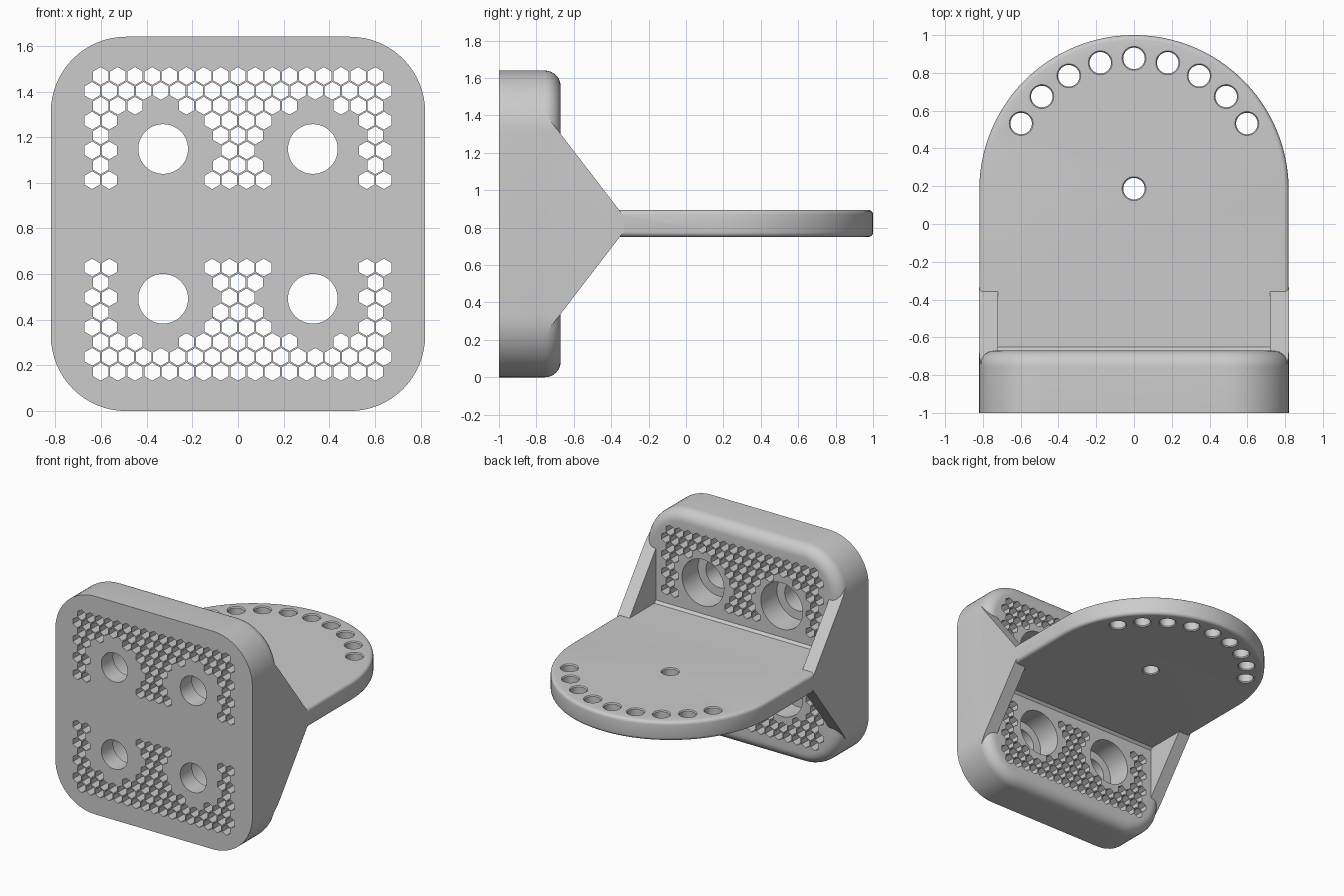
import bpy, bmesh, math
from math import sin, cos, pi, radians
from mathutils import Vector

if "Cube" in bpy.data.objects:
    bpy.data.objects.remove(bpy.data.objects["Cube"], do_unlink=True)

HALF, MID = 0.82, 0.82          # half width and mid height
FRONT, BACK = -1.0, -0.67       # plate faces in y
LOW, HIGH = 0.75, 0.895         # shelf faces in z
HOLE = 0.328                    # screw hole offset from the middle

grey = bpy.data.materials.new("light grey plastic")
grey.use_nodes = True
grey.diffuse_color = (0.6, 0.6, 0.6, 1)
grey.node_tree.nodes["Principled BSDF"].inputs["Base Color"].default_value = (0.6, 0.6, 0.6, 1)

# maps (u, v, w) to world space, w running along the named axis
AXES = {"x": lambda u, v, w: Vector((w, u, v)),
        "y": lambda u, v, w: Vector((u, w, v)),
        "z": lambda u, v, w: Vector((u, v, w))}


def loft(bm, rings):
    """Closed solid through rings of equal point count; returns the ring vertices."""
    loops = [[bm.verts.new(p) for p in ring] for ring in rings]
    n = len(loops[0])
    for a, b in zip(loops, loops[1:]):
        for i in range(n):
            bm.faces.new((a[i], a[(i + 1) % n], b[(i + 1) % n], b[i]))
    bm.faces.new(loops[0][::-1])
    bm.faces.new(loops[-1])
    return loops


def prism(bm, outline, axis, start, end):
    return loft(bm, [[AXES[axis](u, v, w) for u, v in outline] for w in (start, end)])


def lathe(bm, centre, axis, profile, sides=48):
    """Round solid from (radius, position) pairs."""
    loft(bm, [[AXES[axis](u, v, w) for u, v in circle(centre, r, sides)] for r, w in profile])


def circle(centre, r, sides, turn=0.0):
    return [(centre[0] + r * cos(turn + 2 * pi * i / sides),
             centre[1] + r * sin(turn + 2 * pi * i / sides)) for i in range(sides)]


def rim_bevel(bm, loops, size, segments):
    picked = set()
    for loop in loops:
        ring = set(loop)
        picked |= {e for e in bm.edges if set(e.verts) <= ring}
    bmesh.ops.recalc_face_normals(bm, faces=bm.faces)
    bmesh.ops.bevel(bm, geom=list(picked), offset=size, offset_type='OFFSET',
                    segments=segments, profile=0.5, affect='EDGES', clamp_overlap=False)


def finish(bm, name):
    bmesh.ops.recalc_face_normals(bm, faces=bm.faces)
    mesh = bpy.data.meshes.new(name)
    bm.to_mesh(mesh)
    bm.free()
    mesh.materials.append(grey)
    obj = bpy.data.objects.new(name, mesh)
    bpy.context.collection.objects.link(obj)
    return obj


def boolean(target, tool, operation):
    mod = target.modifiers.new(operation.lower(), 'BOOLEAN')
    mod.operation, mod.solver, mod.object = operation, 'EXACT', tool
    bpy.context.view_layer.objects.active = target
    bpy.ops.object.modifier_apply(modifier=mod.name)
    bpy.data.objects.remove(tool, do_unlink=True)


def rounded_square(half, radius, steps=16):
    pts = []
    for k, (sx, sz) in enumerate(((1, 1), (-1, 1), (-1, -1), (1, -1))):
        for i in range(steps + 1):
            a = (k + i / steps) * pi / 2
            pts.append((sx * (half - radius) + radius * cos(a),
                        MID + sz * (half - radius) + radius * sin(a)))
    return pts


# mounting plate with a rounded back rim
bm = bmesh.new()
front, back = prism(bm, rounded_square(HALF, 0.33), "y", FRONT, BACK)
rim_bevel(bm, [back], 0.085, 8)
bracket = finish(bm, "bracket")

# shelf with a half-round end
bm = bmesh.new()
width, arc_y = HALF - 0.001, 0.181
outline = [(width, -0.85)]
outline += [(width * cos(pi * i / 64), arc_y + width * sin(pi * i / 64)) for i in range(65)]
outline += [(-width, -0.85)]
rim_bevel(bm, prism(bm, outline, "z", LOW, HIGH), 0.025, 4)
shelf = finish(bm, "shelf")
boolean(bracket, shelf, 'UNION')

# sloping side walls, trimmed to the plate outline
tip, slope = -0.335, 1.3
wall = [(-0.9, MID - 0.045 - slope * (tip + 0.9)), (tip, MID - 0.045),
        (tip, MID + 0.045), (-0.9, MID + 0.045 + slope * (tip + 0.9))]
for name, side in (("left_wall", 1), ("right_wall", -1)):
    bm = bmesh.new()
    prism(bm, wall, "x", side * 0.72, side * 0.9)
    gusset = finish(bm, name)
    bm = bmesh.new()
    prism(bm, rounded_square(HALF - 0.0005, 0.33), "y", -0.95, 0)
    boolean(gusset, finish(bm, "wall_trim"), 'INTERSECT')
    boolean(bracket, gusset, 'UNION')

# small inner fillets where shelf, plate and walls meet
for z in (LOW, HIGH):
    bm = bmesh.new()
    prism(bm, circle((BACK, z), 0.018, 4), "x", -0.75, 0.75)
    boolean(bracket, finish(bm, "inner_fillet"), 'UNION')

# counterbored screw holes
cut = bmesh.new()
screws = [(sx * HOLE, MID + sz * HOLE) for sx in (-1, 1) for sz in (-1, 1)]
for centre in screws:
    lathe(cut, centre, "y", [(0.109, -1.1), (0.109, -0.86), (0.174, -0.86), (0.174, -0.6)])

# honeycomb, leaving solid rings around the screw holes
pitch = 0.0752
for row in range(8):
    dz = 0.648 - 0.0652 * row
    count = 17 + row % 2
    for col in range(count):
        x = (col - (count - 1) / 2) * pitch
        if math.hypot(abs(x) - 0.33, (dz - HOLE) * 1.05) < 0.2205:
            continue
        for z in (MID - dz, MID + dz):
            prism(cut, circle((x, z), 0.039, 6, pi / 6), "y", -1.1, -0.6)

# pivot hole and the fan of index holes in the shelf
spots = [(0, 0.187)]
spots += [(0.69 * sin(radians(a)), 0.187 + 0.69 * cos(radians(a))) for a in range(-60, 61, 15)]
for centre in spots:
    lathe(cut, centre, "z", [(0.075, LOW - 0.015), (0.057, LOW + 0.008),
                             (0.057, HIGH - 0.008), (0.075, HIGH + 0.015)], 32)
boolean(bracket, finish(cut, "hole_cutter"), 'DIFFERENCE')

bpy.ops.object.select_all(action='DESELECT')
bracket.select_set(True)
bpy.context.view_layer.objects.active = bracket
bpy.ops.object.shade_smooth_by_angle(angle=radians(25))
